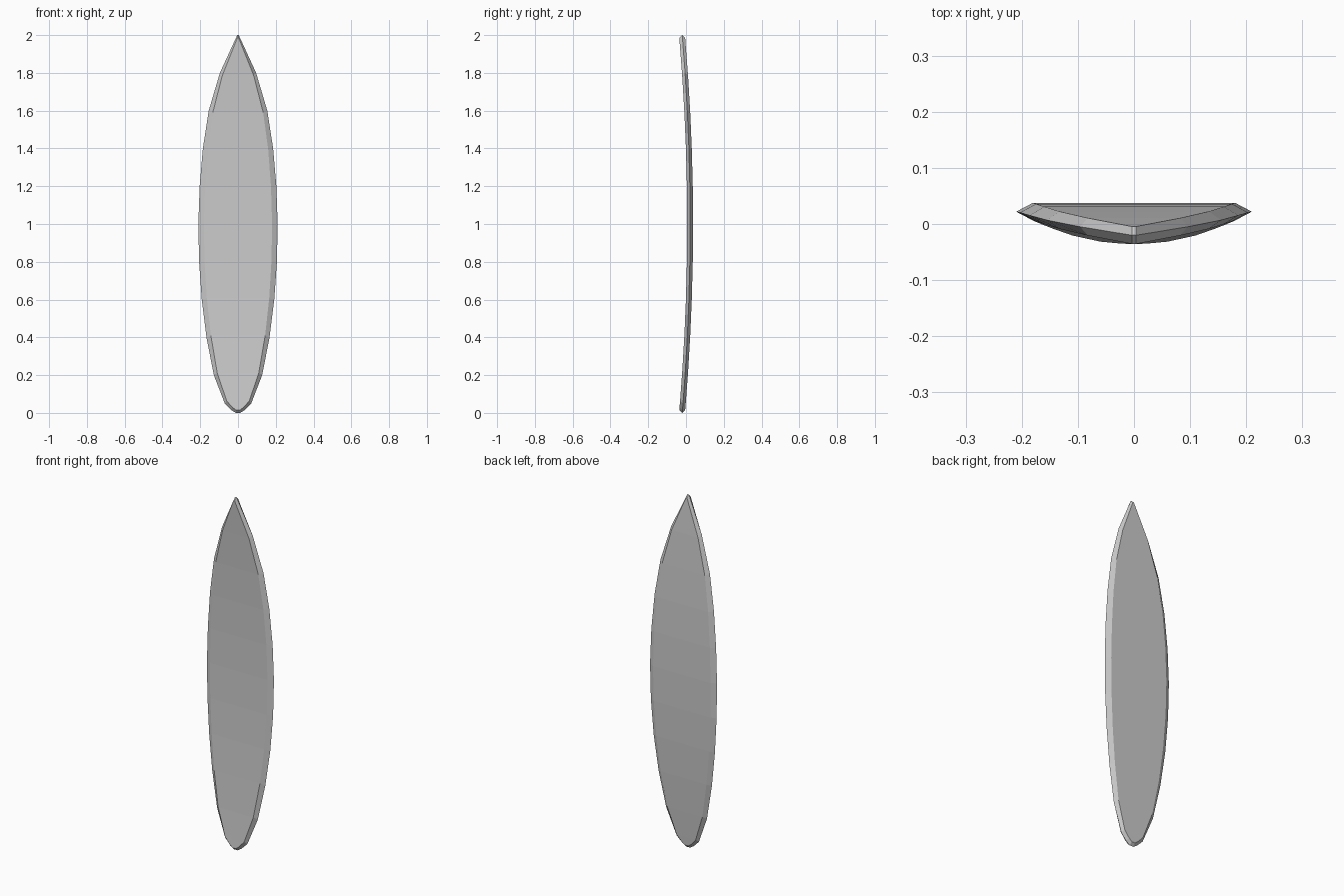
import bpy
import bmesh

cube = bpy.data.objects.get("Cube")
if cube:
    bpy.data.objects.remove(cube, do_unlink=True)

# Half outline of the board: (half width, height) from tail to nose
OUTLINE = [(0.012, 0), (0.035, 0.015), (0.07, 0.05), (0.128, 0.2), (0.167, 0.4),
           (0.192, 0.6), (0.206, 0.8), (0.21, 1), (0.203, 1.2), (0.186, 1.4),
           (0.155, 1.6), (0.096, 1.8), (0.004, 2)]
HALF_THICK = 0.0155
INSET_X, INSET_Z = 0.86, 0.985


def rocker(z):
    """Bend of the board along its length."""
    return 0.022 - 0.042 * (z - 1) ** 2


def section(bm, half_width, z):
    """Six-sided cross-section with pointed rails and flat faces."""
    y = rocker(z)
    inner_x, inner_z = half_width * INSET_X, 1 + (z - 1) * INSET_Z
    ring = [(half_width, y, z), (inner_x, y + HALF_THICK, inner_z),
            (-inner_x, y + HALF_THICK, inner_z), (-half_width, y, z),
            (-inner_x, y - HALF_THICK, inner_z), (inner_x, y - HALF_THICK, inner_z)]
    return [bm.verts.new(p) for p in ring]


# Board: cross-sections bridged from tail to nose
bm = bmesh.new()
rings = [section(bm, w, z) for w, z in OUTLINE]
for low, high in zip(rings, rings[1:]):
    for i in range(6):
        j = (i + 1) % 6
        bm.faces.new((low[i], low[j], high[j], high[i]))

# End bevels at the tail and nose
for ring in (rings[0], rings[-1]):
    bm.faces.new((ring[0], ring[1], ring[2], ring[3]))
    bm.faces.new((ring[0], ring[3], ring[4], ring[5]))
bmesh.ops.recalc_face_normals(bm, faces=bm.faces)

mesh = bpy.data.meshes.new("surfboard")
bm.to_mesh(mesh)
bm.free()
board = bpy.data.objects.new("surfboard", mesh)
bpy.context.collection.objects.link(board)

# Plain grey finish
grey = bpy.data.materials.new("light grey")
grey.use_nodes = True
colour = (0.6, 0.6, 0.6, 1)
grey.diffuse_color = colour
grey.node_tree.nodes["Principled BSDF"].inputs["Base Color"].default_value = colour
mesh.materials.append(grey)
